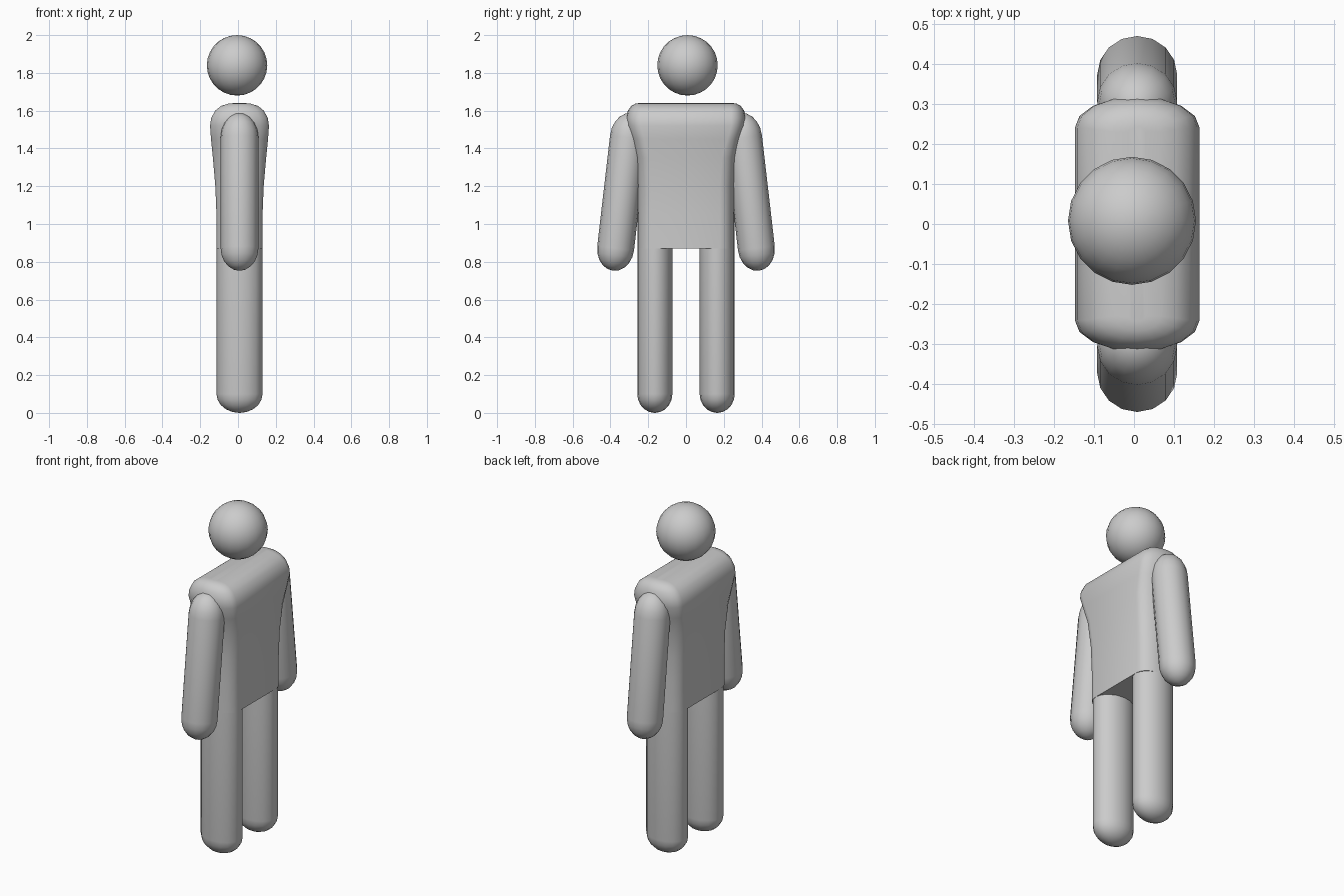
import bpy, bmesh, math

if "Cube" in bpy.data.objects:
    bpy.data.objects.remove(bpy.data.objects["Cube"])

CX = 0.008  # body sits slightly off the centre line


def smooth(obj, angle=50):
    bpy.ops.object.select_all(action='DESELECT')
    obj.select_set(True)
    bpy.context.view_layer.objects.active = obj
    bpy.ops.object.shade_smooth_by_angle(angle=math.radians(angle))


def loft(name, rings, steps=8, location=(0, 0, 0), tilt=0):
    """Skin stacked rings (z, half_x, half_y, straight half length in y)."""
    bm = bmesh.new()
    loops = []
    for z, hx, hy, s in rings:
        loop = []
        for half in (0, 1):
            for k in range(steps + 1):
                a = math.pi * (half + k / steps)
                y = (hy - s) * math.sin(a) + (-s if half else s)
                loop.append(bm.verts.new((hx * math.cos(a), y, z)))
        loops.append(loop)
    n = len(loops[0])
    for low, high in zip(loops, loops[1:]):
        for i in range(n):
            j = (i + 1) % n
            bm.faces.new((low[i], low[j], high[j], high[i]))
    bm.faces.new(loops[0][::-1])
    bm.faces.new(loops[-1])
    bmesh.ops.remove_doubles(bm, verts=bm.verts, dist=1e-5)
    bmesh.ops.recalc_face_normals(bm, faces=bm.faces)
    mesh = bpy.data.meshes.new(name)
    bm.to_mesh(mesh)
    bm.free()
    obj = bpy.data.objects.new(name, mesh)
    bpy.context.collection.objects.link(obj)
    obj.location = location
    obj.rotation_euler.x = tilt
    smooth(obj)
    return obj


def cap(z_tip, z_full, rx, ry, steps=5):
    """Rounded end rings running from the tip to the full width."""
    rings = []
    for k in range(steps + 1):
        a = math.pi / 2 * max(k / steps, 0.02)
        z = z_full + (z_tip - z_full) * math.cos(a)
        rings.append((z, rx * math.sin(a), ry * math.sin(a), 0))
    return rings


# Head
bpy.ops.mesh.primitive_uv_sphere_add(segments=20, ring_count=14, radius=0.16,
                                     location=(-0.005, 0.008, 1.84))
head = bpy.context.object
head.name = "head"
smooth(head)

# Torso, flat underneath with broad rounded shoulders
loft("torso", [
    (0.87, 0.122, 0.257, 0.18),
    (1.05, 0.122, 0.257, 0.18),
    (1.20, 0.128, 0.260, 0.18),
    (1.35, 0.141, 0.272, 0.19),
    (1.45, 0.151, 0.296, 0.22),
    (1.52, 0.156, 0.318, 0.24),
    (1.56, 0.150, 0.319, 0.24),
    (1.60, 0.129, 0.308, 0.24),
    (1.625, 0.098, 0.290, 0.235),
    (1.637, 0.060, 0.268, 0.23),
    (1.641, 0.020, 0.245, 0.23),
], location=(CX, 0, 0))

# Arms and legs on both sides
arm = cap(-0.42, -0.30, 0.1, 0.098) + cap(0.42, 0.29, 0.1, 0.098)[::-1]
leg = cap(0.0, 0.10, 0.122, 0.093) + [(0.9, 0.122, 0.093, 0)]
for side, label in ((1, "back"), (-1, "front")):
    loft(label + "_arm", arm, location=(CX, side * 0.338, 1.17), tilt=side * 0.115)
    loft(label + "_leg", leg, location=(CX, side * 0.165, 0))
